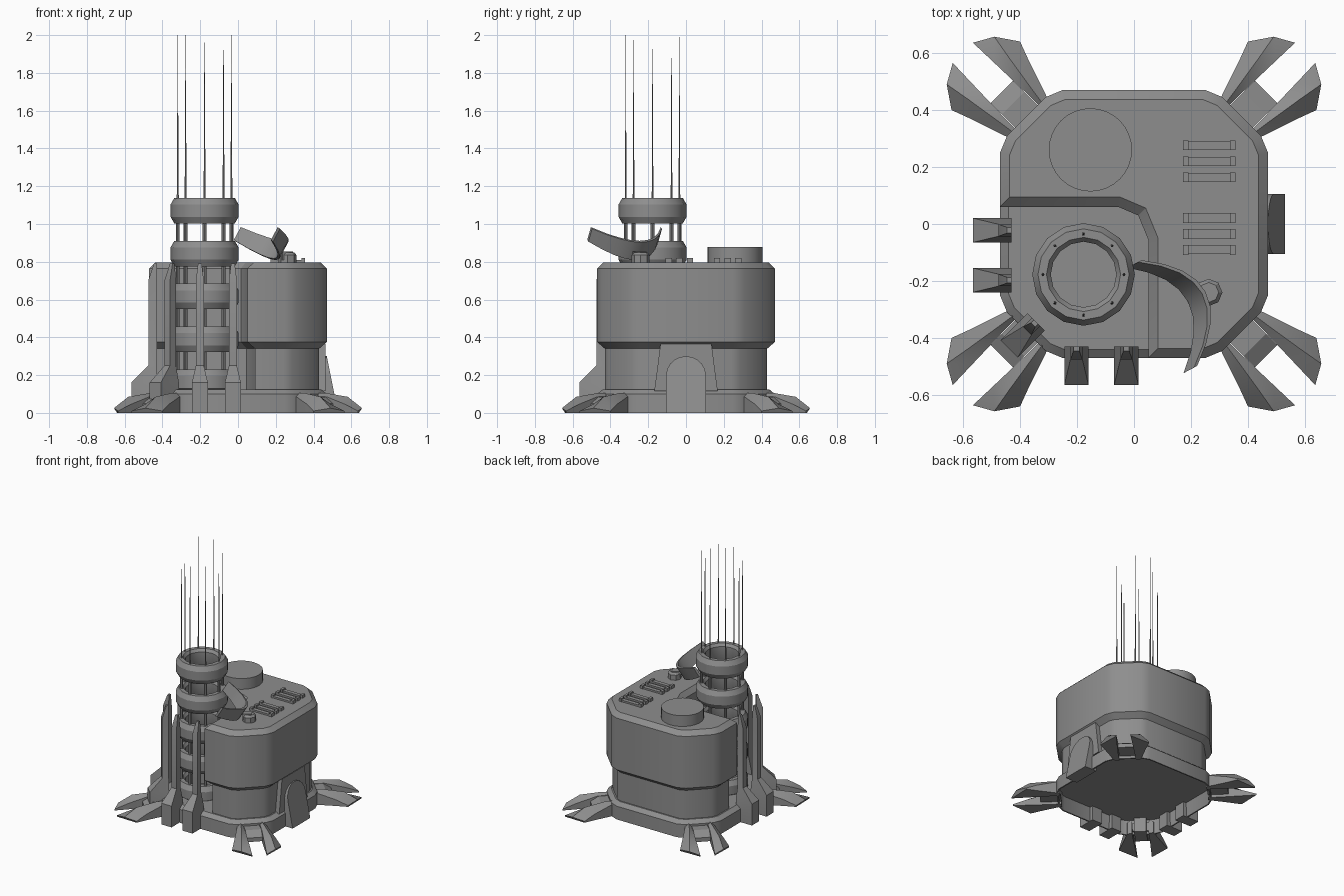
import bpy, bmesh, math
from math import pi, sin, cos
from mathutils import Vector, Matrix

if "Cube" in bpy.data.objects:
    bpy.data.objects.remove(bpy.data.objects["Cube"])

grey = bpy.data.materials.new("plain_grey")
grey.use_nodes = True
grey.diffuse_color = (0.27, 0.27, 0.27, 1)
grey.node_tree.nodes["Principled BSDF"].inputs["Base Color"].default_value = (0.27, 0.27, 0.27, 1)


def loft(name, rings, cyclic=False, matrix=None):
    """Skin a list of equal-sized point rings; cap the ends unless cyclic."""
    bm = bmesh.new()
    rows = [[bm.verts.new(p) for p in ring] for ring in rings]
    n = len(rows[0])
    pairs = list(zip(rows, rows[1:]))
    if cyclic:
        pairs.append((rows[-1], rows[0]))
    else:
        bm.faces.new(rows[0])
        bm.faces.new(rows[-1])
    for a, b in pairs:
        for i in range(n):
            j = (i + 1) % n
            bm.faces.new((a[i], a[j], b[j], b[i]))
    bmesh.ops.recalc_face_normals(bm, faces=bm.faces)
    mesh = bpy.data.meshes.new(name)
    bm.to_mesh(mesh)
    bm.free()
    mesh.materials.append(grey)
    obj = bpy.data.objects.new(name, mesh)
    bpy.context.collection.objects.link(obj)
    if matrix:
        mesh.transform(matrix)
        if matrix.determinant() < 0:
            mesh.flip_normals()
    bpy.ops.object.select_all(action='DESELECT')
    obj.select_set(True)
    bpy.context.view_layer.objects.active = obj
    bpy.ops.object.shade_smooth_by_angle(angle=math.radians(28))
    return obj


def circle(x, y, z, r, n):
    return [(x + r * cos(2 * pi * i / n), y + r * sin(2 * pi * i / n), z) for i in range(n)]


def rect(x0, x1, y0, y1, z):
    return [(x0, y0, z), (x1, y0, z), (x1, y1, z), (x0, y1, z)]


def box(name, x0, x1, y0, y1, z0, z1, matrix=None):
    return loft(name, [rect(x0, x1, y0, y1, z) for z in (z0, z1)], matrix=matrix)


def inset(points, d, z):
    """Move a counter-clockwise outline inward by d with mitred corners."""
    out = []
    for i, p in enumerate(points):
        p = Vector(p)
        e1 = (p - Vector(points[i - 1])).normalized()
        e2 = (Vector(points[(i + 1) % len(points)]) - p).normalized()
        n1, n2 = Vector((-e1.y, e1.x)), Vector((-e2.y, e2.x))
        q = p + (n1 + n2) * d / (1 + n1.dot(n2))
        out.append((q.x, q.y, z))
    return out


def turn(angle):
    return Matrix.Rotation(angle, 4, 'Z')


# Base slab: square with soft chamfered corners, hollow underneath
corner = [(0.47, 0.25), (0.445, 0.31), (0.31, 0.445), (0.25, 0.47)]
outline = []
for k in range(4):
    outline += [tuple((turn(k * pi / 2) @ Vector((x, y, 0)))[:2]) for x, y in corner]
loft("base_slab", [inset(outline, d, z) for d, z in
                   ((0.015, 0.11), (0.01, 0), (0, 0), (0, 0.1), (0.03, 0.125))])

# Main body: same outline with the front right quarter notched out
notch = [(-0.47, 0.06), (-0.055, 0.06), (0.015, 0.03), (0.05, -0.055), (0.05, -0.47)]
body = outline[-4:] + outline[:8] + notch
loft("main_body", [inset(body, d, z) for d, z in
                   ((0.04, 0.115), (0.04, 0.34), (0, 0.375), (0, 0.765), (0.034, 0.797))])

# Antenna tower: stacked rings on posts, with thin masts above
cx = cy = -0.177
for i in range(5):
    top = 1.138 - 0.227 * i
    profile = [(0.125, -0.135), (0.16, -0.135), (0.18, -0.1), (0.18, -0.035),
               (0.16, 0), (0.13, 0), (0.115, -0.02), (0.115, -0.115)]
    loft(f"tower_ring_{i + 1}", [circle(cx, cy, max(top + z, 0.115), r, 16) for r, z in profile], cyclic=True)
for i in range(8):
    a = i * pi / 4
    x, y = cx + 0.142 * cos(a), cy + 0.142 * sin(a)
    loft(f"tower_post_{i + 1}", [circle(x, y, z, 0.01, 8) for z in (0.115, 1.12)])
    loft(f"mast_{i + 1}", [circle(x, y, z, r, 6) for z, r in
                           ((1.12, 0.006), (1.17, 0.005), (1.5, 0.003), (2.0, 0.0008))])


# Buttresses around the notch: wide foot tapering into a tall fin
def buttress(name, matrix, shift=0.0):
    steps = [(0.565, 0.43, 0.0425, 0), (0.565, 0.43, 0.0425, 0.16), (0.475, 0.43, 0.021, 0.25),
             (0.475, 0.43, 0.021, 0.7), (0.445, 0.43, 0.01, 0.79)]
    loft(name, [rect(b + shift, a + shift, -w, w, z) for a, b, w, z in steps], matrix=matrix)


for i, s in enumerate((-0.022, -0.197)):
    buttress(f"side_buttress_{i + 1}", Matrix.Translation((0, s, 0)) @ turn(pi))
    buttress(f"front_buttress_{i + 1}", Matrix.Translation((s - 0.005, 0, 0)) @ turn(-pi / 2))
buttress("corner_buttress", turn(-0.75 * pi), 0.055)


# Landing feet: two splayed, ridged claws and a short arm on each corner
def claw_section(inner, ridge, outer, edge, peak):
    return [(*inner, 0), (*inner, edge), (*ridge, peak), (*outer, edge), (*outer, 0)]


claw = [claw_section((0.51, 0.058), (0.51, 0.07), (0.51, 0.09), 0.09, 0.105),
        claw_section((0.608, 0.057), (0.58, 0.08), (0.54, 0.102), 0.085, 0.105),
        claw_section((0.75, 0.053), (0.72, 0.102), (0.66, 0.142), 0.045, 0.085),
        claw_section((0.849, 0.05), (0.811, 0.118), (0.735, 0.17), 0.01, 0.025)]
for k in range(4):
    m = turn(pi / 4 + k * pi / 2)
    for side, flip in (("left", 1), ("right", -1)):
        loft(f"foot_claw_{side}_{k + 1}", claw, matrix=m @ Matrix.Diagonal((1, flip, 1, 1)))
    loft(f"foot_arm_{k + 1}", [rect(0.51, 0.655, -0.055, 0.055, 0.02),
                               rect(0.51, 0.655, -0.055, 0.055, 0.05),
                               rect(0.51, 0.6, -0.055, 0.055, 0.085)], matrix=m)

# Doorway: trapezoid surround and sloping arched door
frame = [(-0.168, 0.115), (0.168, 0.115), (0.135, 0.365), (-0.135, 0.365)]
loft("door_surround", [[(x, y, z) for y, z in frame] for x in (0.42, 0.462)])
arch = [(-0.105, 0), (0.105, 0)]
arch += [(0.105 * cos(a), 0.2 + 0.1 * sin(a)) for a in [i * pi / 10 for i in range(11)]]
loft("arched_door", [[(0.43, y, z) for y, z in arch],
                     [(0.53 - 0.2 * z, y, z) for y, z in arch]])

# Roof drum and louvres
loft("roof_drum", [circle(-0.153, 0.26, z, 0.146, 32) for z in (0.79, 0.878)])
for g, y0 in enumerate((0.22, -0.035)):
    for i in (-1, 0, 1):
        y = y0 + i * 0.056
        box(f"louvre_bar_{g}_{i + 1}", 0.18, 0.35, y - 0.015, y + 0.015, 0.79, 0.81)
        for x in (0.182, 0.346):
            box(f"louvre_end_{g}_{i + 1}", x - 0.01, x + 0.01, y - 0.017, y + 0.017, 0.79, 0.82)

# Dish: curved tilted strip on a pivot
chord = Vector((0.098, -0.185, 0))
sag = Vector((0.12, 0.07, -0.085))
wide = chord.cross(sag).normalized()
wide = wide if wide.z > 0 else -wide
thick = sag.normalized() * 0.008
centre = Vector((0.1, -0.325, 0.945))
sections = []
for i in range(9):
    t = i / 4 - 1
    p = centre + chord * t + sag * (1 - t * t)
    w = wide * (0.04 + 0.015 * (1 - t * t))
    sections.append([p - w - thick, p + w - thick, p + w + thick, p - w + thick])
loft("dish", sections)
loft("dish_pivot", [circle(0.262, -0.24, z, r, 8) for z, r in ((0.79, 0.048), (0.835, 0.048), (0.85, 0.035))])
box("dish_bracket", -0.055, 0.01, -0.025, 0.025, 0.81, 0.855,
    Matrix.Translation((0.27, -0.235, 0)) @ turn(pi / 6))
